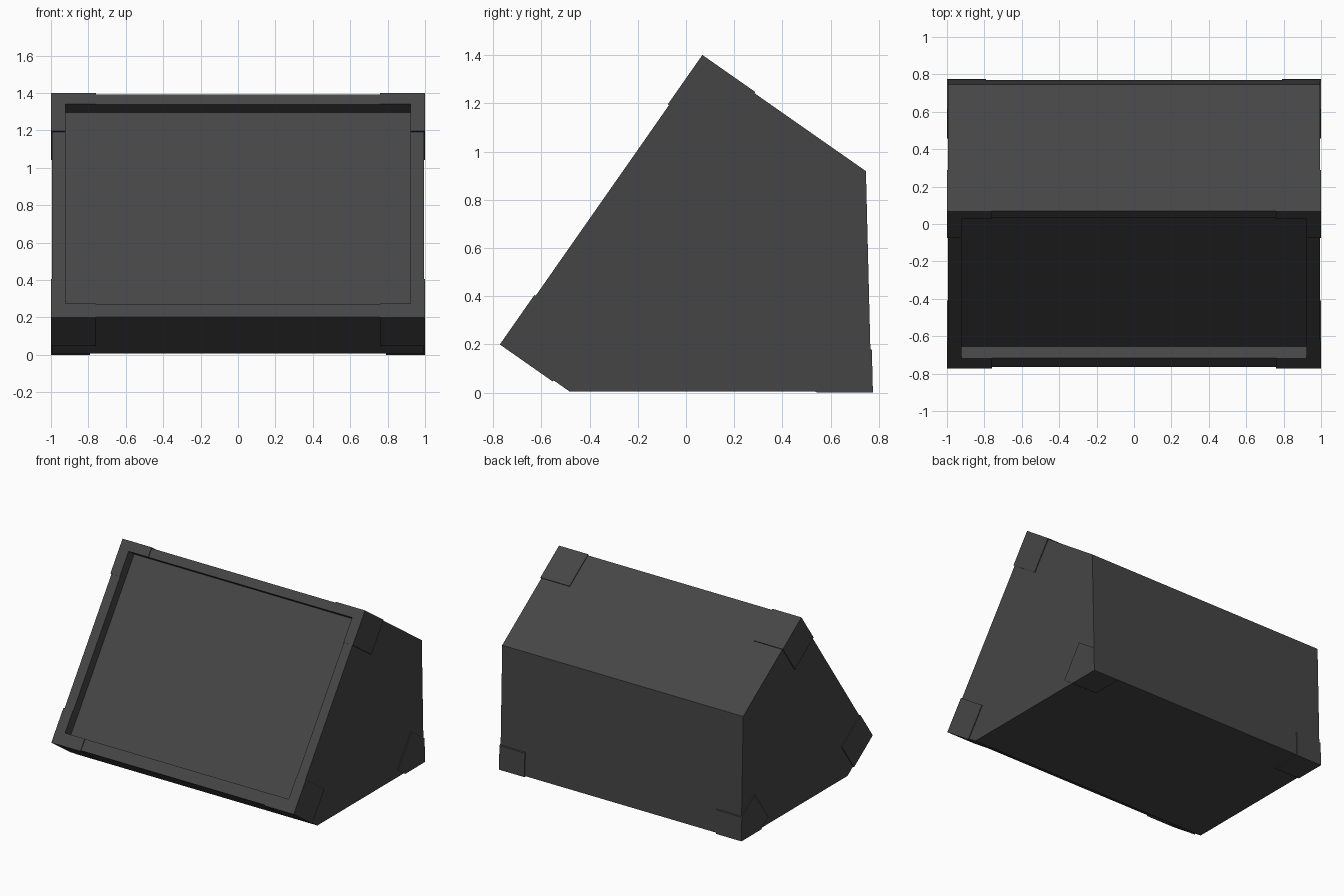
import bpy, bmesh
from mathutils import Vector

cube = bpy.data.objects.get("Cube")
if cube:
    bpy.data.objects.remove(cube, do_unlink=True)

grey = bpy.data.materials.new("charcoal grey")
grey.use_nodes = True
COLOUR = (0.06, 0.06, 0.06, 1)
grey.diffuse_color = COLOUR
grey.node_tree.nodes["Principled BSDF"].inputs["Base Color"].default_value = COLOUR

# Tilted frame: up the sloping front, and straight into the case
CORNER = Vector((0, -0.772, 0.2))
UP = Vector((0, 0.573, 0.819)).normalized()
INTO = Vector((0, UP.z, -UP.y))
BACK = Vector((0, 1, 0.025)).normalized()
HEIGHT = 1.465
GAP = 0.006                      # how far the corner pads stand proud
SCREEN_X, SCREEN_LOW, SCREEN_TOP, SCREEN_DEPTH = 0.922, 0.09, 1.394, 0.08


def tilted(x, u, depth):
    return CORNER + UP * u + INTO * depth + Vector((x, 0, 0))


def prism(profile, near, far, inset):
    """Push an (x, u) outline into the case, trimmed by floor and back planes."""
    bm = bmesh.new()
    rings = [[bm.verts.new(tilted(x, u, d)) for x, u in profile] for d in (near, far)]
    for ring in rings:
        bm.faces.new(ring)
    for i in range(len(profile)):
        bm.faces.new((rings[0][i - 1], rings[0][i], rings[1][i], rings[1][i - 1]))
    for point, normal in ((Vector((0, 0, inset)), Vector((0, 0, -1))),
                          (Vector((0, 0.775 - inset, 0)), BACK)):
        bmesh.ops.bisect_plane(bm, geom=bm.verts[:] + bm.edges[:] + bm.faces[:],
                               plane_co=point, plane_no=normal, clear_outer=True)
        bmesh.ops.holes_fill(bm, edges=[e for e in bm.edges if e.is_boundary])
    bmesh.ops.recalc_face_normals(bm, faces=bm.faces)
    return bm


def finish(name, bm):
    mesh = bpy.data.meshes.new(name)
    bm.to_mesh(mesh)
    bm.free()
    mesh.materials.append(grey)
    bpy.context.scene.collection.objects.link(bpy.data.objects.new(name, mesh))


def rectangle(x0, x1, u0, u1):
    return [(x0, u0), (x1, u0), (x1, u1), (x0, u1)]


# Main wedge case, its front face inset to the screen rim and then to its floor
case = prism(rectangle(GAP - 1, 1 - GAP, GAP, HEIGHT - GAP), GAP, 2, GAP)
case.normal_update()
front = min(case.faces, key=lambda f: f.normal.dot(INTO))
for depth in (GAP, SCREEN_DEPTH):
    bmesh.ops.inset_individual(case, faces=[front], thickness=0.02)
    for v in front.verts:
        high = (v.co - CORNER).dot(UP) > HEIGHT / 2
        v.co = tilted(SCREEN_X if v.co.x > 0 else -SCREEN_X,
                      SCREEN_TOP if high else SCREEN_LOW, depth)
finish("case", case)

# Corner pads: L-shaped round the screen at the front, solid at the lower back
for side, s in (("left", 1), ("right", -1)):
    for name, end, rim, tip in (("front", 0, SCREEN_LOW, 0.25),
                                ("top", HEIGHT, SCREEN_TOP, HEIGHT - 0.25)):
        outline = [(s, end), (s, tip), (s * SCREEN_X, tip), (s * SCREEN_X, rim),
                   (s * 0.76, rim), (s * 0.76, end)]
        finish(f"{side}_{name}_pad", prism(outline, 0, 0.268, 0))
    finish(f"{side}_back_pad",
           prism(rectangle(s * 0.79, s, 0.59, 0.866), 1.087, 2, 0))
